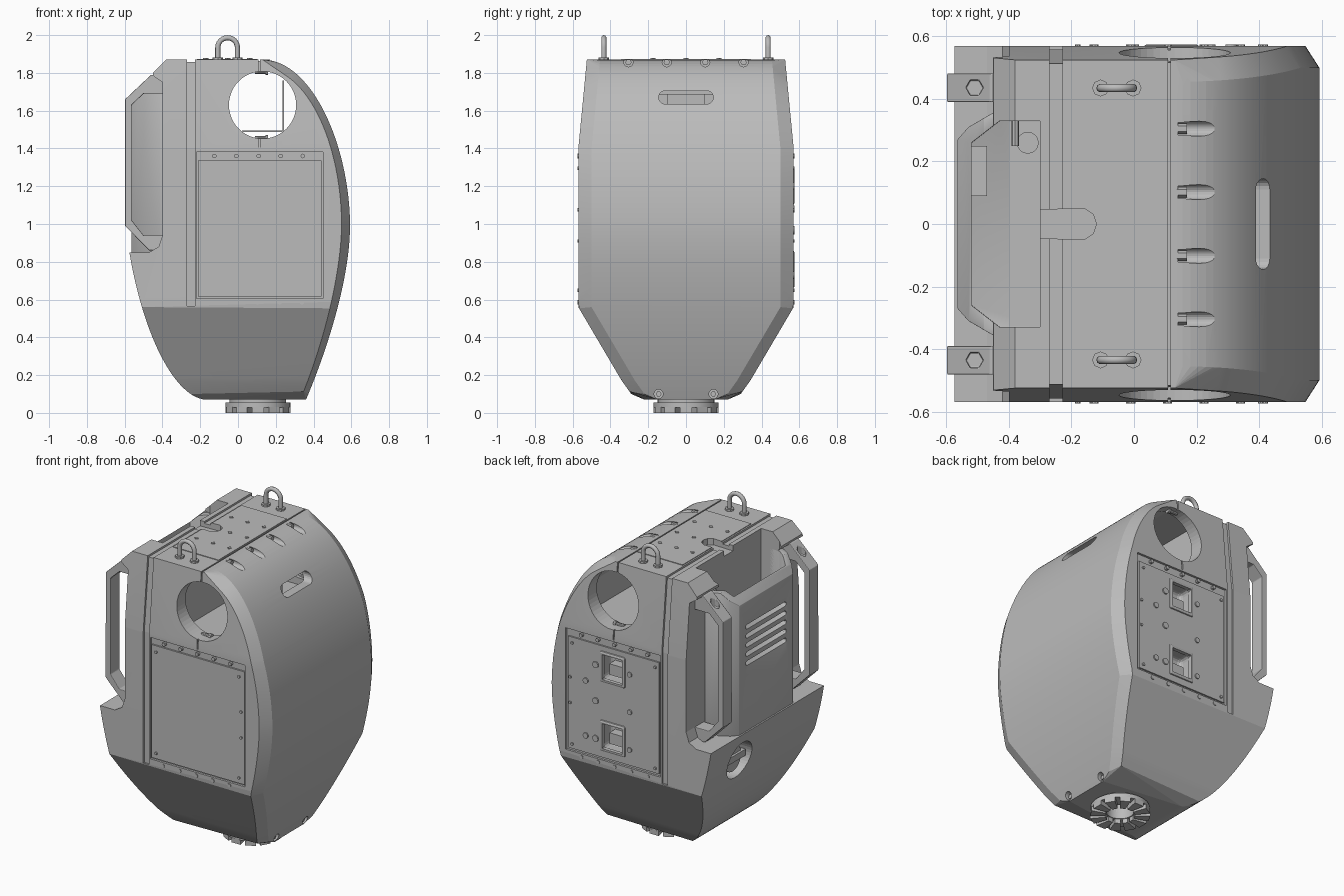
import bpy, bmesh, math
from mathutils import Vector
from mathutils.geometry import interpolate_bezier

cube = bpy.data.objects.get("Cube")
if cube:
    bpy.data.objects.remove(cube, do_unlink=True)

grey = bpy.data.materials.new("plain_grey")
grey.use_nodes = True
grey.diffuse_color = (0.5, 0.5, 0.5, 1)
for node in grey.node_tree.nodes:
    if node.type == 'BSDF_PRINCIPLED':
        node.inputs["Base Color"].default_value = (0.5, 0.5, 0.5, 1)
        node.inputs["Roughness"].default_value = 0.6


def finish(name, bm):
    bmesh.ops.recalc_face_normals(bm, faces=bm.faces)
    mesh = bpy.data.meshes.new(name)
    bm.to_mesh(mesh)
    bm.free()
    mesh.materials.append(grey)
    ob = bpy.data.objects.new(name, mesh)
    bpy.context.collection.objects.link(ob)
    return ob


def place(axis, u, v, t):
    return {'x': (t, u, v), 'y': (u, t, v), 'z': (u, v, t)}[axis]


def prism(name, pts, axis, a, b):
    bm = bmesh.new()
    low = [bm.verts.new(place(axis, u, v, a)) for u, v in pts]
    high = [bm.verts.new(place(axis, u, v, b)) for u, v in pts]
    bm.faces.new(low)
    bm.faces.new(high[::-1])
    n = len(pts)
    for i in range(n):
        j = (i + 1) % n
        bm.faces.new((low[i], low[j], high[j], high[i]))
    return finish(name, bm)


def box(name, x0, x1, y0, y1, z0, z1):
    return prism(name, [(x0, y0), (x1, y0), (x1, y1), (x0, y1)], 'z', z0, z1)


def circle(u, v, r, n=48):
    return [(u + r * math.cos(math.tau * i / n), v + r * math.sin(math.tau * i / n)) for i in range(n)]


def rod(name, axis, u, v, r, a, b, n=16):
    return prism(name, circle(u, v, r, n), axis, a, b)


def capsule(u0, u1, v, r, n=10):
    right = [(u1 + r * math.sin(math.pi * i / n), v - r * math.cos(math.pi * i / n)) for i in range(n + 1)]
    left = [(u0 - r * math.sin(math.pi * i / n), v + r * math.cos(math.pi * i / n)) for i in range(n + 1)]
    return right + left


def apply(ob):
    bpy.ops.object.select_all(action='DESELECT')
    bpy.context.view_layer.objects.active = ob
    ob.select_set(True)
    for m in list(ob.modifiers):
        bpy.ops.object.modifier_apply(modifier=m.name)


def cut(targets, cutter):
    cutter.hide_render = True
    for ob in targets:
        m = ob.modifiers.new("cut", 'BOOLEAN')
        m.operation, m.solver, m.object = 'DIFFERENCE', 'EXACT', cutter
        apply(ob)
    bpy.data.objects.remove(cutter, do_unlink=True)


def bevel(ob, width, segments=2):
    m = ob.modifiers.new("bevel", 'BEVEL')
    m.width, m.segments, m.limit_method = width, segments, 'ANGLE'
    apply(ob)


def smooth(ob, degrees=30):
    apply(ob)
    bpy.ops.object.shade_smooth_by_angle(angle=math.radians(degrees))


# Main body: side profile widened by a half width that depends on height
widths = [(0.07, 0.22), (0.10, 0.29), (0.17, 0.34), (0.56, 0.57), (1.4, 0.57), (1.87, 0.525)]


def half_width(z):
    for (z0, w0), (z1, w1) in zip(widths, widths[1:]):
        if z <= z1:
            return w0 + (w1 - w0) * max(0, z - z0) / (z1 - z0)
    return widths[-1][1]


def curve(*pts):
    return [(p.x, p.y) for p in interpolate_bezier(*[Vector(p) for p in pts], 30)]


profile = curve((0.13, 1.87), (0.38, 1.87), (0.58, 1.45), (0.593, 1.02))
profile += curve((0.593, 1.02), (0.60, 0.7), (0.45, 0.28), (0.36, 0.07))[1:]
profile += curve((-0.17, 0.07), (-0.33, 0.08), (-0.5, 0.4), (-0.575, 0.85))
profile += [(-0.45, 1.8), (-0.38, 1.87)]
dense = []
for p, q in zip(profile, profile[1:] + profile[:1]):
    dense.append(p)
    for z, w in widths[1:-1]:
        if (p[1] - z) * (q[1] - z) < 0:
            dense.append((p[0] + (q[0] - p[0]) * (z - p[1]) / (q[1] - p[1]), z))
bm = bmesh.new()
for x, z in dense:
    w = half_width(z)
    p = Vector((x, z))
    chamfer = x > 0.14
    inner = p + (Vector((0.1, 0.95)) - p).normalized() * 0.045 if chamfer else p
    for s in (-1, 1):
        bm.verts.new((inner.x, s * half_width(inner.y), inner.y))
        if chamfer:
            bm.verts.new((x, s * (w - 0.07), z))
hull = bmesh.ops.convex_hull(bm, input=bm.verts)
bmesh.ops.delete(bm, geom=list({v for v in hull["geom_interior"] if isinstance(v, bmesh.types.BMVert)}), context='VERTS')
bmesh.ops.dissolve_limit(bm, angle_limit=0.002, verts=bm.verts, edges=bm.edges)
body = finish("body_shell", bm)

# Side step behind the handles
cut([body], prism("step_cutter", [(-0.8, 0.85), (-0.47, 0.85), (-0.42, 0.88), (-0.4, 0.94), (-0.4, 1.75),
                                  (-0.45, 1.785), (-0.8, 1.785)], 'y', -1, 1))

# Vent panel between the handles
vent_panel = prism("vent_panel", [(-0.3, -0.38), (-0.41, -0.38), (-0.53, -0.31), (-0.565, -0.27),
                                  (-0.565, 0.27), (-0.53, 0.31), (-0.41, 0.38), (-0.3, 0.38)], 'z', 0.82, 1.76)
cut([vent_panel], prism("slope_cutter", [(-0.7, 1.54), (-0.42, 1.82), (-0.42, 2), (-0.7, 2)], 'y', -1, 1))
cut([body, vent_panel], prism("bay_cutter", [(-0.3, -0.33), (-0.43, -0.33), (-0.52, -0.26), (-0.52, 0.26),
                                             (-0.43, 0.33), (-0.3, 0.33)], 'z', 1.15, 2.1))
for i in range(5):
    cut([vent_panel], prism("vent_cutter", capsule(-0.19, 0.19, 1.28 + i * 0.058, 0.014, 4), 'x', -0.7, -0.5))

# Round holes through the upper body, opening into a cavity
cut([body], prism("cavity_cutter", [(-0.1, 1.41), (0.43, 1.41), (0.38, 1.63), (0.28, 1.77), (0.13, 1.82),
                                    (-0.1, 1.82)], 'y', -0.46, 0.46))
cut([body], rod("hole_cutter", 'y', 0.13, 1.63, 0.178, -1, 1, 48))
cut([body], prism("slot_cutter", capsule(-0.11, 0.11, 1.67, 0.035), 'x', 0.34, 1))

# Seams running over front, top and back
def seam(x0, x1, depth, low):
    w, t = 0.57 - depth, 1.87 - depth
    pts = [(-0.8, low), (-w, low), (-w, 1.4), (-w + 0.045, t), (w - 0.045, t), (w, 1.4), (w, low), (0.8, low),
           (0.8, 2.1), (-0.8, 2.1)]
    cut([body], prism("seam_cutter", pts, 'x', x0, x1))


seam(-0.27, -0.228, 0.012, 0.565)
seam(0.108, 0.116, 0.008, 1.39)

# Recesses for the front and back service panels
for s in (-1, 1):
    y0, y1 = sorted((s * 0.556, s * 0.7))
    cut([body], box("panel_cutter", -0.22, 0.45, y0, y1, 0.605, 1.38))
front_panel = box("front_panel", -0.212, 0.442, -0.567, -0.55, 0.615, 1.335)
back_panel = box("back_panel", -0.205, 0.435, 0.55, 0.566, 0.62, 1.33)

# Two square ports in the back panel
for z in (0.76, 1.2):
    cutter = box("port_cutter", 0.045, 0.195, 0.47, 0.7, z - 0.085, z + 0.085)
    bevel(cutter, 0.025, 3)
    cut([body, back_panel], cutter)
    frame = box("port_frame", 0.03, 0.21, 0.55, 0.575, z - 0.1, z + 0.1)
    bevel(frame, 0.012)
    cut([frame], box("frame_cutter", 0.05, 0.19, 0.5, 0.7, z - 0.08, z + 0.08))
    box("port_socket", 0.07, 0.17, 0.46, 0.53, z - 0.06, z + 0.01)

# Panel fasteners on both faces
for s in (-1, 1):
    def fastener(x, z, r, n=8):
        rod("panel_screw", 'y', x, z, r, s * 0.55, s * 0.574, n)
    for i in range(5):
        fastener(-0.125 + i * 0.117, 1.36, 0.012)
        fastener(-0.13 + i * 0.117, 0.585, 0.012)
    for x in (-0.18, 0.405):
        for z in (0.65, 1.295):
            fastener(x, z, 0.009)
    for z in (0.91, 1.075):
        fastener(0.42, z, 0.009)
for x, z, r in ((0, 1.2, 0.016), (0, 0.96, 0.016), (0, 0.72, 0.016), (0.24, 1.2, 0.02), (0.24, 0.97, 0.02),
                (0.24, 0.73, 0.02), (0.31, 1.08, 0.018), (0.31, 0.73, 0.018)):
    rod("port_screw", 'y', x, z, r, 0.55, 0.574, 12)

# Top plate with screws and a cable notch
top_plate = box("top_plate", -0.218, 0.104, -0.345, 0.345, 1.85, 1.874)
cut([body, top_plate], prism("notch_cutter", [(-0.31, -0.045), (-0.16, -0.05), (-0.13, -0.03), (-0.12, 0),
                                              (-0.13, 0.03), (-0.16, 0.05), (-0.31, 0.045)], 'z', 1.835, 2))
for x in (-0.17, -0.055, 0.062):
    for y in (-0.175, 0, 0.175):
        if x + abs(y) > -0.1:
            rod("top_screw", 'z', x, y, 0.014, 1.86, 1.878, 4)

# Bolt grooves along the upper edge, and bolts near the foot
for y in (-0.305, -0.102, 0.102, 0.305):
    cut([body], rod("groove_cutter", 'x', y, 1.856, 0.024, 0.14, 0.7, 20))
    rod("groove_bolt", 'x', y, 1.856, 0.017, 0.13, 0.17, 6)
for y in (-0.145, 0.145):
    cut([body], rod("foot_bolt_cutter", 'x', y, 0.1, 0.024, 0.345, 0.7, 20))
    rod("foot_bolt", 'x', y, 0.1, 0.015, 0.33, 0.36, 6)

# Round socket low on the handle side
cut([body], rod("socket_cutter", 'x', 0.23, 0.67, 0.12, -0.8, -0.43, 40))
smooth(rod("socket_cap", 'x', 0.23, 0.67, 0.085, -0.49, -0.42, 32))
box("socket_bar", -0.505, -0.43, 0.12, 0.34, 0.65, 0.69)

# Grab handles and lifting rings, one pair each
handle_outline = [(-0.38, 0.86), (-0.47, 0.86), (-0.598, 0.99), (-0.598, 1.66), (-0.46, 1.79), (-0.38, 1.79),
                  (-0.38, 1.69), (-0.5, 1.69), (-0.563, 1.63), (-0.563, 1.02), (-0.5, 0.94), (-0.38, 0.94)]
for s in (-1, 1):
    handle = prism("grab_handle", handle_outline, 'y', s * 0.39, s * 0.482)
    cut([handle], rod("handle_hole_cutter", 'z', -0.51, s * 0.436, 0.028, 1.71, 2, 6))
    bevel(handle, 0.007)
    path = bpy.data.curves.new("lifting_ring", 'CURVE')
    path.dimensions, path.bevel_depth, path.bevel_resolution = '3D', 0.0135, 3
    pts = [(-0.107, 1.85)]
    pts += [(-0.055 - 0.052 * math.cos(math.pi * i / 12), 1.934 + 0.052 * math.sin(math.pi * i / 12)) for i in range(13)]
    pts += [(-0.003, 1.85)]
    spline = path.splines.new('POLY')
    spline.points.add(len(pts) - 1)
    for point, (x, z) in zip(spline.points, pts):
        point.co = (x, s * 0.435, z, 1)
    path.materials.append(grey)
    ring = bpy.data.objects.new("lifting_ring", path)
    bpy.context.collection.objects.link(ring)
    for x in (-0.107, -0.003):
        rod("ring_base", 'z', x, s * 0.435, 0.027, 1.86, 1.882, 8)

# Fittings inside the top bay and the cavity
box("bay_block", -0.52, -0.47, 0.09, 0.25, 1.4, 1.62)
smooth(rod("bay_canister", 'z', -0.34, 0.26, 0.035, 1.15, 1.6))
rod("bay_stud", 'y', -0.38, 1.72, 0.012, 0.25, 0.34, 8)
box("bracket_upright", 0.235, 0.243, -0.1, 0.1, 1.49, 1.76)
box("bracket_shelf", 0.02, 0.243, -0.1, 0.1, 1.487, 1.495)
for s in (-1, 1):
    for z in (1.455, 1.805):
        rod("cavity_screw", 'x', s * 0.49, z, 0.011, 0.09, 0.155, 10)
        rod("cavity_screw_head", 'x', s * 0.49, z, 0.018, 0.145, 0.16, 10)

# Foot coupling with a toothed ring
flange = rod("foot_flange", 'z', 0.105, 0, 0.172, 0.028, 0.055, 48)
neck = rod("foot_neck", 'z', 0.105, 0, 0.15, 0.05, 0.08, 48)
cut([body, flange, neck], rod("foot_hole_cutter", 'z', 0.105, 0, 0.08, -0.1, 0.14, 32))
for i in range(12):
    tooth = [(0.085, -0.016), (0.172, -0.032), (0.172, 0.032), (0.085, 0.016)]
    ob = prism("foot_tooth", tooth, 'z', 0, 0.03)
    ob.location.x = 0.105
    ob.rotation_euler.z = math.tau * i / 12

bevel(vent_panel, 0.008)
smooth(vent_panel)
smooth(flange)
smooth(neck)
smooth(body, 5.5)
